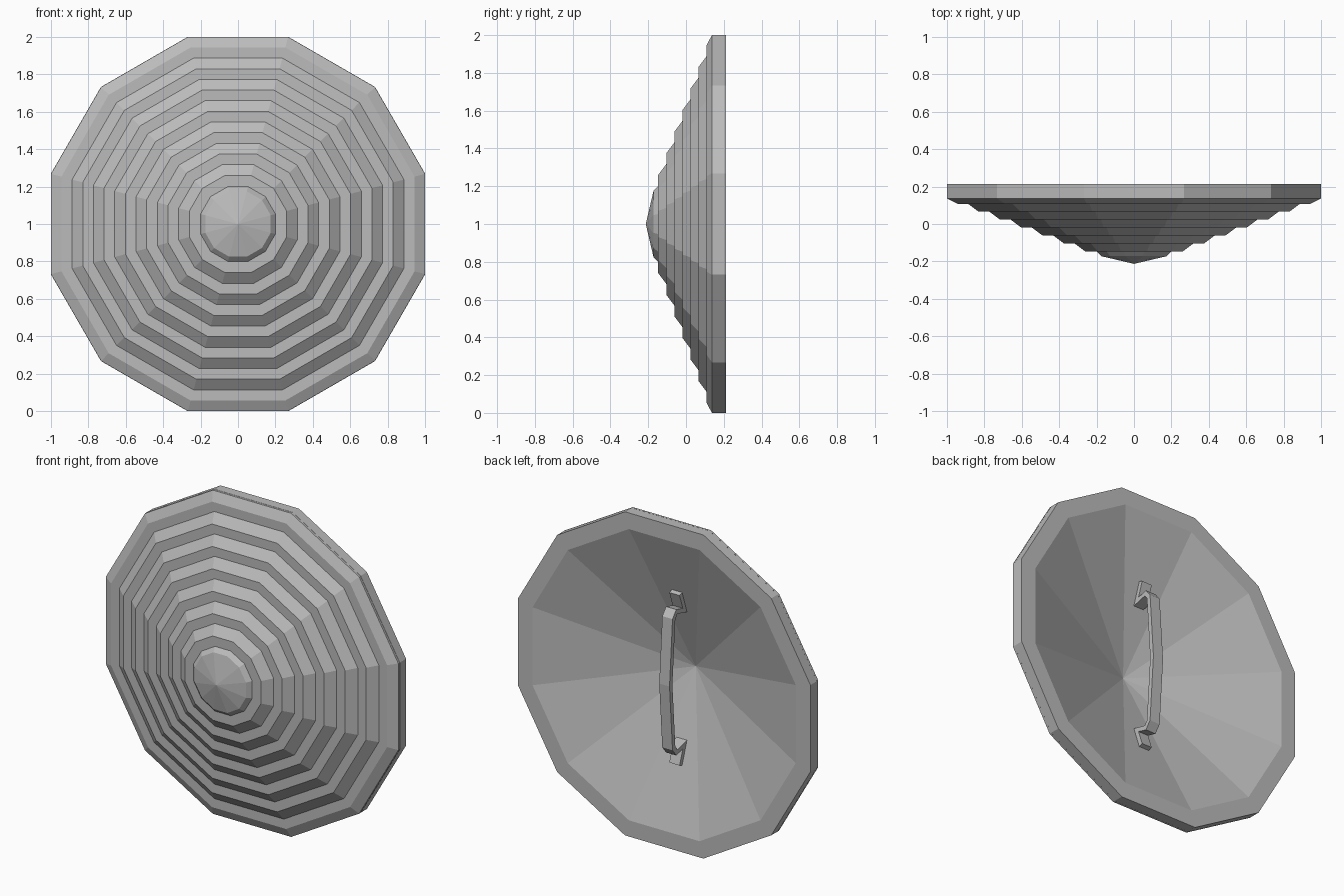
import bpy, bmesh, math
from mathutils import Vector

cube = bpy.data.objects.get("Cube")
if cube:
    bpy.data.objects.remove(cube, do_unlink=True)

SIDES = 12

grey = bpy.data.materials.new("plain grey")
grey.use_nodes = True
colour = (0.5, 0.5, 0.5, 1)
grey.diffuse_color = colour
grey.node_tree.nodes["Principled BSDF"].inputs["Base Color"].default_value = colour


def finish(name, bm):
    bmesh.ops.recalc_face_normals(bm, faces=bm.faces[:])
    mesh = bpy.data.meshes.new(name)
    bm.to_mesh(mesh)
    bm.free()
    mesh.materials.append(grey)
    obj = bpy.data.objects.new(name, mesh)
    bpy.context.collection.objects.link(obj)
    return obj


def lathe(name, profile):
    """Turn (flat-to-centre radius, y) points round the y axis, poles at both ends."""
    bm = bmesh.new()
    rings = []
    for radius, y in profile:
        if radius == 0:
            rings.append([bm.verts.new((0, y, 1))] * SIDES)
            continue
        corner = radius / math.cos(math.pi / SIDES)
        angles = [math.tau * (i + 0.5) / SIDES for i in range(SIDES)]
        rings.append([bm.verts.new((corner * math.cos(a), y, 1 + corner * math.sin(a)))
                      for a in angles])
    for a, b in zip(rings, rings[1:]):
        for i in range(SIDES):
            j = (i + 1) % SIDES
            bm.faces.new(dict.fromkeys((a[i], a[j], b[j], b[i])))
    return finish(name, bm)


def strap(name, path, width, thick):
    """Flat bar of constant thickness along a (y, z) path."""
    pts = [Vector(p) for p in path]
    bm = bmesh.new()
    loops = []
    for i, p in enumerate(pts):
        back = (p - pts[i - 1]).normalized() if i else None
        ahead = (pts[i + 1] - p).normalized() if i < len(pts) - 1 else None
        back, ahead = back or ahead, ahead or back
        n1, n2 = Vector((-back.y, back.x)), Vector((-ahead.y, ahead.x))
        mitre = (n1 + n2).normalized()
        mitre *= thick / 2 / max(mitre.dot(n1), 0.5)
        loops.append([bm.verts.new((sx * width / 2, p.x + s * mitre.x, p.y + s * mitre.y))
                      for sx, s in ((-1, -1), (1, -1), (1, 1), (-1, 1))])
    for a, b in zip(loops, loops[1:]):
        for i in range(4):
            j = (i + 1) % 4
            bm.faces.new((a[i], a[j], b[j], b[i]))
    bm.faces.new(loops[0])
    bm.faces.new(loops[-1])
    return finish(name, bm)


# Shield: centre boss, seven terraces, rim, then the hollow back
profile = [(0, -0.213), (0.175, -0.172), (0.2, -0.147)]
for step in range(7):
    radius, y = 0.26 + 0.114 * step, -0.147 + 0.0425 * step
    profile += [(radius, y), (radius + 0.057, y + 0.0425)]
profile += [(0.944, 0.108), (1, 0.137), (1, 0.213), (0.9, 0.213), (0, -0.095)]
lathe("shield_body", profile)

# Handle: mounting tab, bent arm and bowed grip, mirrored top to bottom
half = [(0.1, 0.53), (0.06, 0.415), (0.14, 0.435), (0.168, 0.4), (0.197, 0)]
path = [(y, 1 + z) for y, z in half] + [(y, 1 - z) for y, z in half[-2::-1]]
strap("handle", path, 0.07, 0.028)
